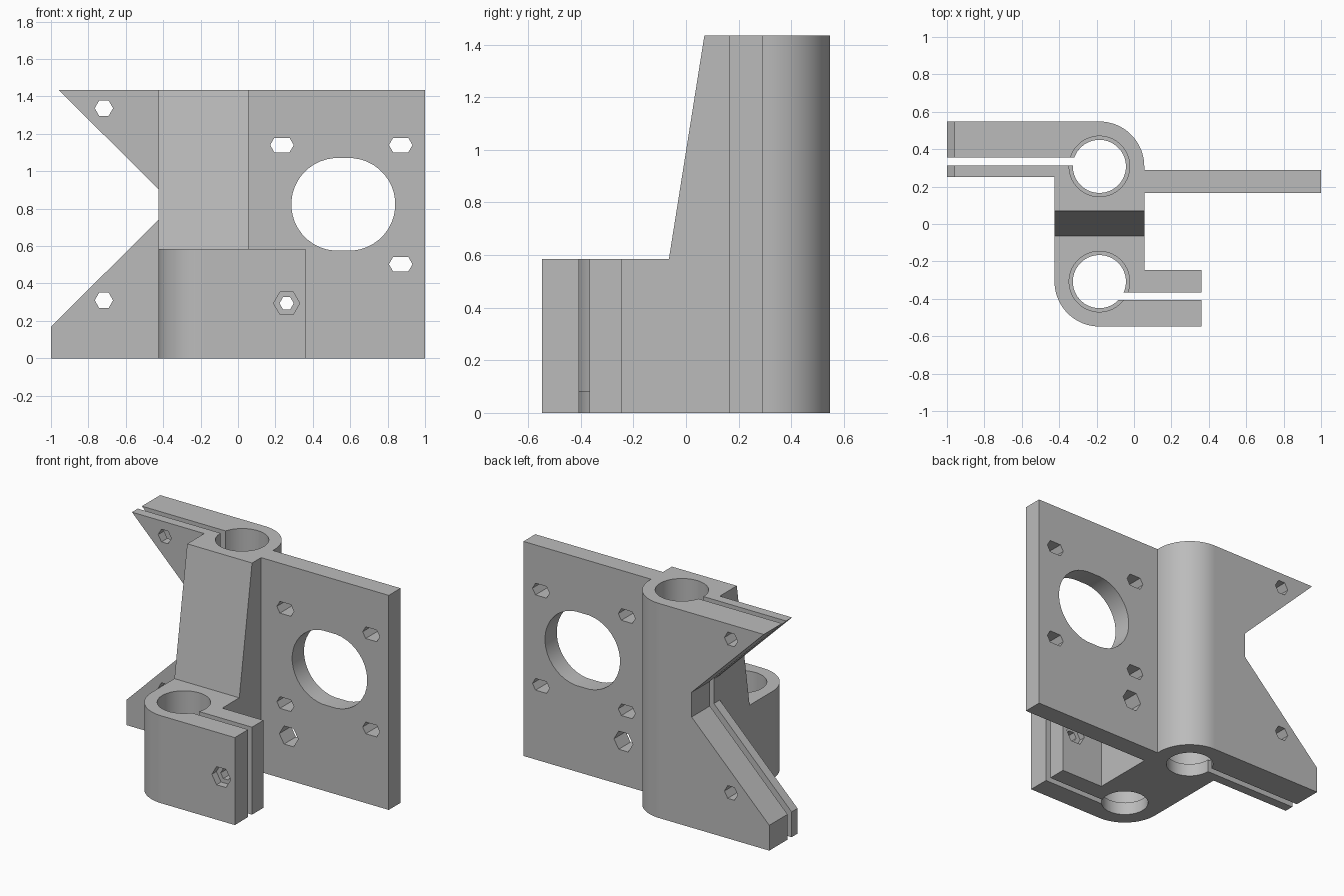
import bpy, bmesh
from math import cos, sin, pi, radians
from mathutils import Vector

cube = bpy.data.objects.get("Cube")
if cube:
    bpy.data.objects.remove(cube, do_unlink=True)

H = 1.435             # full height
CLAMP_H = 0.585       # height of the front clamp
ROD_X, ROD_Y = -0.185, 0.308
LEFT, RIGHT, BACK = -0.425, 0.055, 0.548

grey = bpy.data.materials.new("plain grey")
grey.use_nodes = True
color = (0.5, 0.5, 0.5, 1)
grey.diffuse_color = color
grey.node_tree.nodes["Principled BSDF"].inputs["Base Color"].default_value = color


def prism(name, points, axis, low, high):
    """Extrude a 2D outline along one axis; points hold the other two in order."""
    def place(p):
        v = list(p)
        v.insert("xyz".index(axis), low)
        return v
    bm = bmesh.new()
    face = bm.faces.new([bm.verts.new(place(p)) for p in points])
    out = bmesh.ops.extrude_face_region(bm, geom=[face])
    step = Vector((0, 0, 0))
    step["xyz".index(axis)] = high - low
    bmesh.ops.translate(bm, vec=step, verts=[g for g in out["geom"] if isinstance(g, bmesh.types.BMVert)])
    bmesh.ops.recalc_face_normals(bm, faces=bm.faces)
    mesh = bpy.data.meshes.new(name)
    bm.to_mesh(mesh)
    bm.free()
    mesh.materials.append(grey)
    obj = bpy.data.objects.new(name, mesh)
    bpy.context.collection.objects.link(obj)
    return obj


def arc(cx, cy, r, start, end, n):
    return [(cx + r * cos(radians(start + (end - start) * i / n)),
             cy + r * sin(radians(start + (end - start) * i / n))) for i in range(n + 1)]


def circle(cx, cy, r, n, stretch=0):
    """Closed polygon, optionally pulled apart sideways into a slot."""
    pts = []
    for i in range(n):
        a = 2 * pi * (i + (0.5 if n > 6 else 0)) / n
        side = stretch if cos(a) > 0 else -stretch
        pts.append((cx + side + r * cos(a), cy + r * sin(a)))
    return pts


def rect(x0, y0, x1, y1):
    return [(x0, y0), (x1, y0), (x1, y1), (x0, y1)]


# Bracket body: plan outline with rounded rod housings, motor plate, arms
corner = RIGHT - ROD_X
outline = [(-1, BACK)]
outline += arc(ROD_X, BACK - corner, corner, 90, 0, 18)
outline += [(RIGHT, 0.29), (1, 0.29), (1, 0.165), (RIGHT, 0.165),
            (RIGHT, -0.245), (0.36, -0.245), (0.36, -BACK)]
outline += arc(ROD_X, corner - BACK, corner, 270, 180, 18)
outline += [(LEFT, 0.25), (-1, 0.25)]
body = prism("clamp_bracket", outline, "z", 0, H)


def cut(points, axis, low, high):
    tool = prism("cutter", points, axis, low, high)
    tool.hide_render = True
    mod = body.modifiers.new("cut", "BOOLEAN")
    mod.operation = "DIFFERENCE"
    mod.solver = "EXACT"
    mod.object = tool
    bpy.context.view_layer.objects.active = body
    bpy.ops.object.modifier_apply(modifier=mod.name)
    bpy.data.objects.remove(tool, do_unlink=True)


# Sloping front above the lower clamp
cut([(-0.7, CLAMP_H), (-0.065, CLAMP_H), (0.07, H), (0.102, 1.635), (-0.7, 1.635)], "x", -0.6, 0.6)
# V notch in the rear arm
cut([(LEFT, 0.74), (LEFT, 0.905), (-1.1, 1.574), (-1.1, 0.07)], "y", 0.2, 0.7)

# Rod bores with a narrower lip at the base
for y in (-ROD_Y, ROD_Y):
    cut(circle(ROD_X, y, 0.142, 48), "z", -0.1, 1.6)
    cut(circle(ROD_X, y, 0.162, 48), "z", 0.083, 1.6)

# Clamping slits
cut(rect(-1.1, 0.312, ROD_X, 0.355), "z", -0.1, 1.6)
cut(rect(ROD_X, -0.407, 0.5, -0.366), "z", -0.1, 1.6)

# Motor opening and its slotted screw holes
cut(circle(0.563, 0.823, 0.248, 40, 0.03), "y", 0.1, 0.4)
for x in (0.235, 0.87):
    for z in (0.503, 1.14):
        cut(circle(x, z, 0.045, 6, 0.018), "y", 0.1, 0.4)

# Screw holes in the rear arm
for z in (0.31, 1.337):
    cut(circle(-0.717, z, 0.049, 6), "y", 0.1, 0.7)

# Front clamp screw, nut recesses and access hole through the plate
cut(circle(0.26, 0.294, 0.038, 6), "y", -0.7, -0.1)
cut(circle(0.26, 0.294, 0.07, 6), "y", -0.7, -0.5)
cut(circle(0.26, 0.294, 0.07, 6), "y", -0.285, 0.4)

# Smooth curved walls, flat faces kept flat
bpy.ops.object.select_all(action="DESELECT")
body.select_set(True)
bpy.context.view_layer.objects.active = body
bpy.ops.object.shade_smooth_by_angle(angle=radians(25))
weighted = body.modifiers.new("even_normals", "WEIGHTED_NORMAL")
weighted.keep_sharp = True
